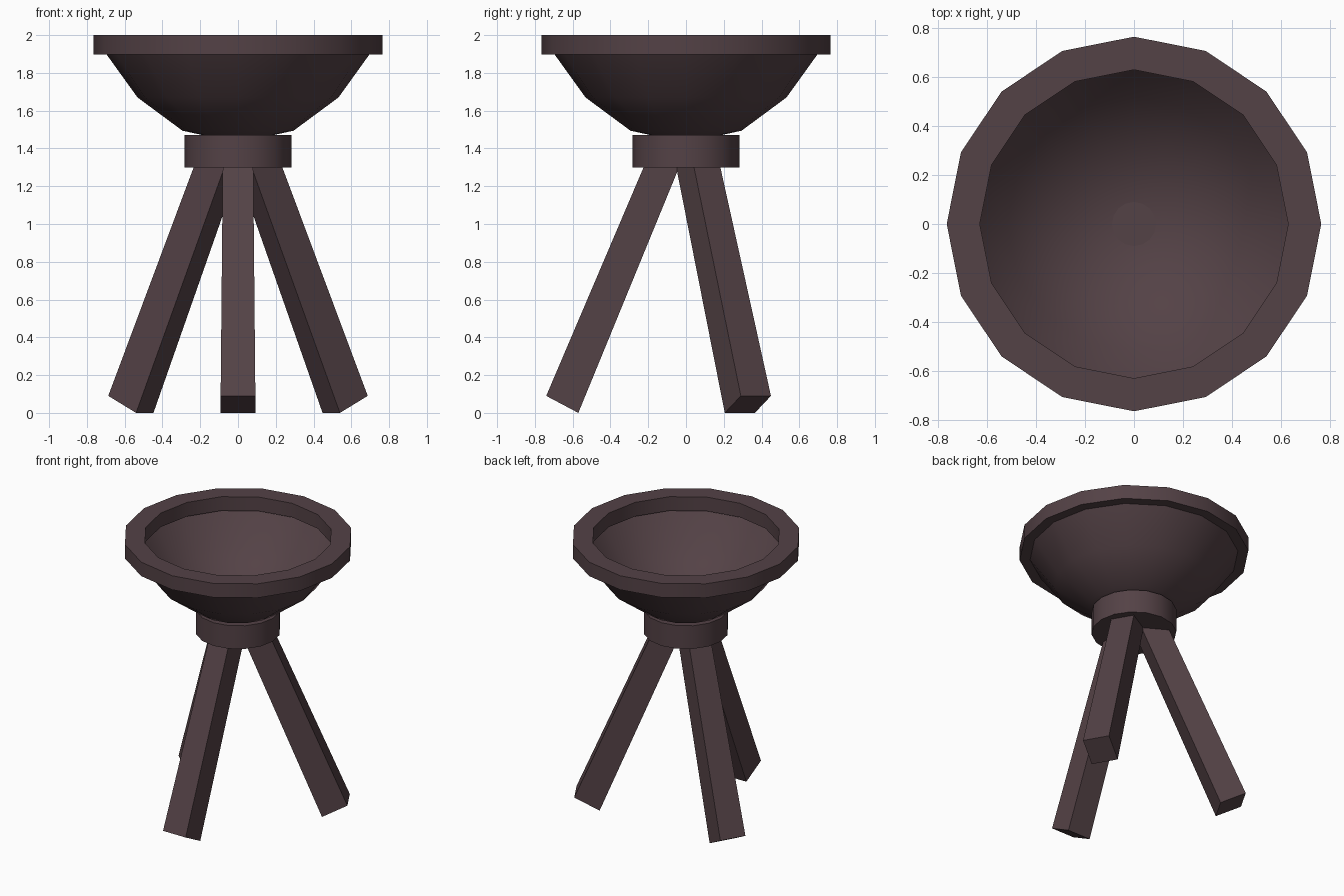
import bpy, bmesh, math
from mathutils import Matrix

SIDES = 16

old = bpy.data.objects.get("Cube")
if old:
    bpy.data.objects.remove(old, do_unlink=True)

# Single dark wood colour
wood = bpy.data.materials.new("dark_brown_wood")
wood.use_nodes = True
colour = (0.088, 0.054, 0.061, 1)
wood.diffuse_color = colour
wood.node_tree.nodes["Principled BSDF"].inputs["Base Color"].default_value = colour


def finish(name, bm, smooth_angle=None):
    bmesh.ops.recalc_face_normals(bm, faces=bm.faces)
    mesh = bpy.data.meshes.new(name)
    bm.to_mesh(mesh)
    bm.free()
    obj = bpy.data.objects.new(name, mesh)
    bpy.context.collection.objects.link(obj)
    mesh.materials.append(wood)
    if smooth_angle:
        bpy.ops.object.select_all(action="DESELECT")
        obj.select_set(True)
        bpy.context.view_layer.objects.active = obj
        bpy.ops.object.shade_smooth_by_angle(angle=math.radians(smooth_angle))
    return obj


def lathe(name, profile, smooth_angle, closed=True):
    """Spin (radius, height) points around the vertical axis."""
    bm = bmesh.new()
    verts = [bm.verts.new((r, 0, z)) for r, z in profile]
    pairs = list(zip(verts, verts[1:]))
    if closed:
        pairs.append((verts[-1], verts[0]))
    edges = [bm.edges.new(p) for p in pairs]
    bmesh.ops.spin(bm, geom=verts + edges, cent=(0, 0, 0), axis=(0, 0, 1),
                   angle=math.tau, steps=SIDES, use_duplicate=False)
    bmesh.ops.remove_doubles(bm, verts=bm.verts, dist=0.0005)
    return finish(name, bm, smooth_angle)


# Bowl rim: a thick flat ring
lathe("bowl_rim", [(0.765, 1.897), (0.765, 2), (0.63, 2), (0.63, 1.897)], 30)

# Bowl: thin rounded shell hanging from the rim
outer = [(0, 1.43), (0.294, 1.494), (0.532, 1.67), (0.696, 1.898)]
inner = [(0.676, 1.898), (0.518, 1.684), (0.288, 1.514), (0, 1.45)]
lathe("bowl", outer + inner, 40, closed=False)

# Collar joining the bowl and the legs
lathe("collar", [(0, 1.3), (0.283, 1.3), (0.283, 1.47), (0, 1.47)], 30, closed=False)


# Splayed, slightly tapered square legs
def leg(name, azimuth):
    bm = bmesh.new()
    # Corners as (radial distance, height, half width)
    section = [(0.74, 0.09, 0.092), (0.57, 0, 0.092),
               (0.012, 1.36, 0.08), (0.199, 1.36, 0.08)]
    sides = [[bm.verts.new((r, s * w, z)) for r, z, w in section] for s in (-1, 1)]
    for ring in sides:
        bm.faces.new(ring)
    for i in range(4):
        j = (i + 1) % 4
        bm.faces.new((sides[0][i], sides[0][j], sides[1][j], sides[1][i]))
    bm.transform(Matrix.Rotation(math.radians(azimuth), 4, "Z"))
    finish(name, bm)


for name, azimuth in (("front_leg", -90), ("back_left_leg", 30), ("back_right_leg", 150)):
    leg(name, azimuth)
